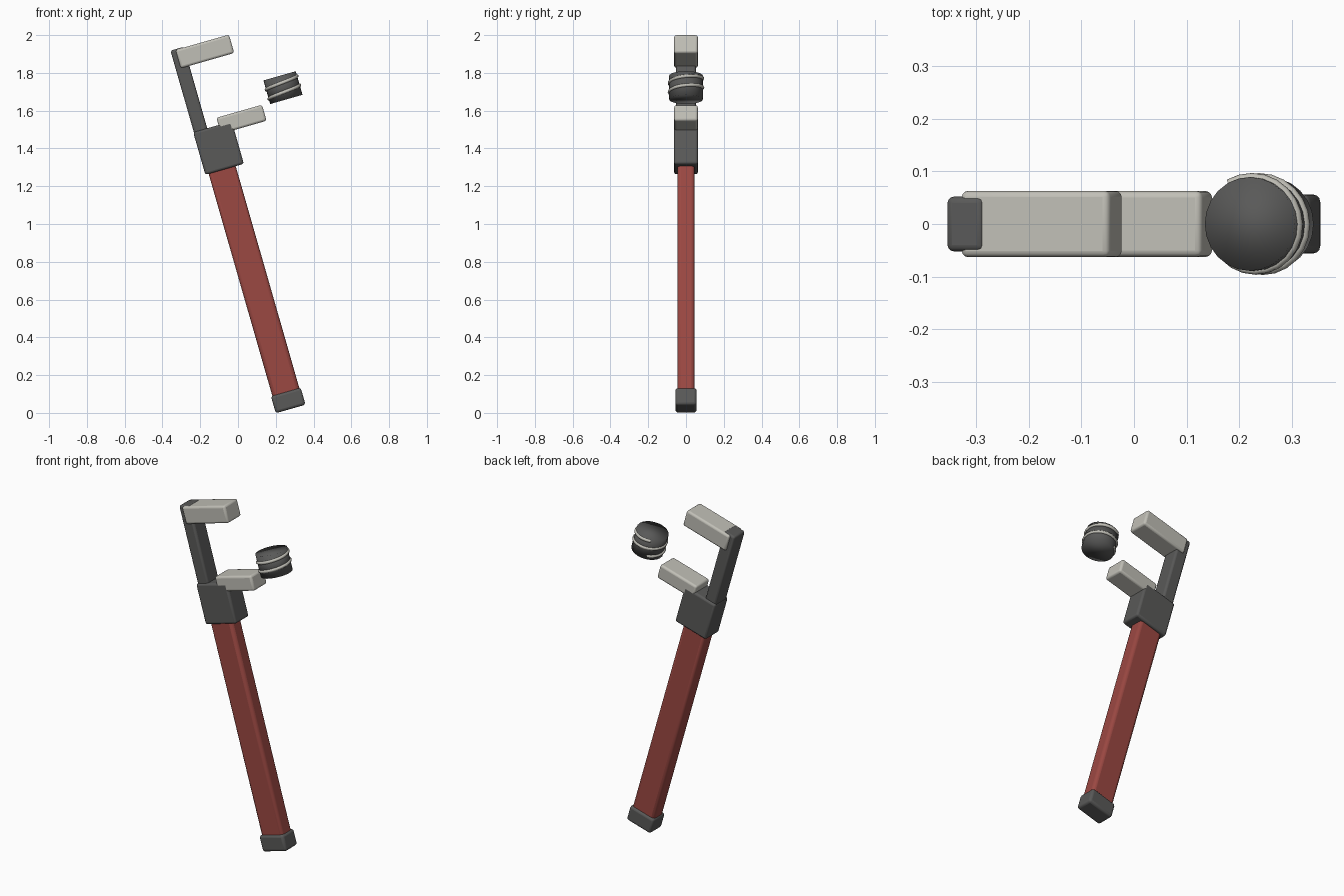
import bpy, math
from mathutils import Matrix, Vector

if "Cube" in bpy.data.objects:
    bpy.data.objects.remove(bpy.data.objects["Cube"])

TILT = math.radians(-16)
# Tool frame: origin at the end cap, local z runs along the handle
FRAME = Matrix.Translation((0.266, 0, 0.066)) @ Matrix.Rotation(TILT, 4, 'Y')


def material(name, rgb):
    m = bpy.data.materials.new(name)
    m.diffuse_color = (*rgb, 1)
    m.use_nodes = True
    m.node_tree.nodes["Principled BSDF"].inputs["Base Color"].default_value = m.diffuse_color
    return m


DARK = material("dark_iron", (0.10, 0.10, 0.098))
STEEL = material("pale_steel", (0.53, 0.52, 0.47))
RED = material("red_paint", (0.33, 0.065, 0.055))


def finish(obj, name, mat):
    obj.name = name
    obj.data.materials.append(mat)
    return obj


def block(name, mat, a0, a1, b0, b1, half_depth, bevel=0.012):
    """Rounded box spanning a0..a1 across and b0..b1 along the tool."""
    bpy.ops.mesh.primitive_cube_add(size=1)
    obj = finish(bpy.context.object, name, mat)
    size = Vector((a1 - a0, 2 * half_depth, b1 - b0))
    obj.data.transform(Matrix.Diagonal((*size, 1)))
    obj.matrix_world = FRAME @ Matrix.Translation(((a0 + a1) / 2, 0, (b0 + b1) / 2))
    mod = obj.modifiers.new("rounded_edges", 'BEVEL')
    mod.width = bevel
    mod.segments = 3
    bpy.ops.object.shade_smooth_by_angle(angle=math.radians(40))
    return obj


# Handle and its end cap
block("handle", RED, -0.0745, 0.0745, 0.02, 1.30, 0.045, 0.018)
block("end_cap", DARK, -0.082, 0.082, -0.047, 0.047, 0.056, 0.014)

# Head housing and the shank rising from it
block("housing", DARK, -0.0925, 0.1195, 1.269, 1.503, 0.063)
block("shank", DARK, -0.089, -0.015, 1.42, 1.952, 0.052)

# Jaws
block("hook_jaw", STEEL, -0.062, 0.232, 1.847, 1.948, 0.063)
block("heel_jaw", STEEL, 0.047, 0.298, 1.455, 1.543, 0.0625)

# Adjusting nut: plain drum with a spiral thread
NUT = Matrix.Translation((0.238, 0, 1.722)) @ Matrix.Rotation(TILT, 4, 'Y')
bpy.ops.mesh.primitive_cylinder_add(vertices=24, radius=0.089, depth=0.13)
drum = finish(bpy.context.object, "nut_drum", DARK)
drum.matrix_world = NUT
bpy.ops.object.shade_smooth()

curve = bpy.data.curves.new("nut_thread", 'CURVE')
curve.dimensions = '3D'
curve.bevel_depth = 0.009
curve.bevel_resolution = 2
curve.use_fill_caps = True
spline = curve.splines.new('POLY')
STEPS, TURNS, PITCH = 48, 2, 0.05
spline.points.add(STEPS)
for i, p in enumerate(spline.points):
    t = TURNS * i / STEPS
    ang = math.radians(120) - math.tau * t
    p.co = (0.088 * math.cos(ang), 0.088 * math.sin(ang), 0.055 - PITCH * t, 1)
thread = bpy.data.objects.new("nut_thread", curve)
bpy.context.collection.objects.link(thread)
finish(thread, "nut_thread", STEEL)
thread.matrix_world = NUT
